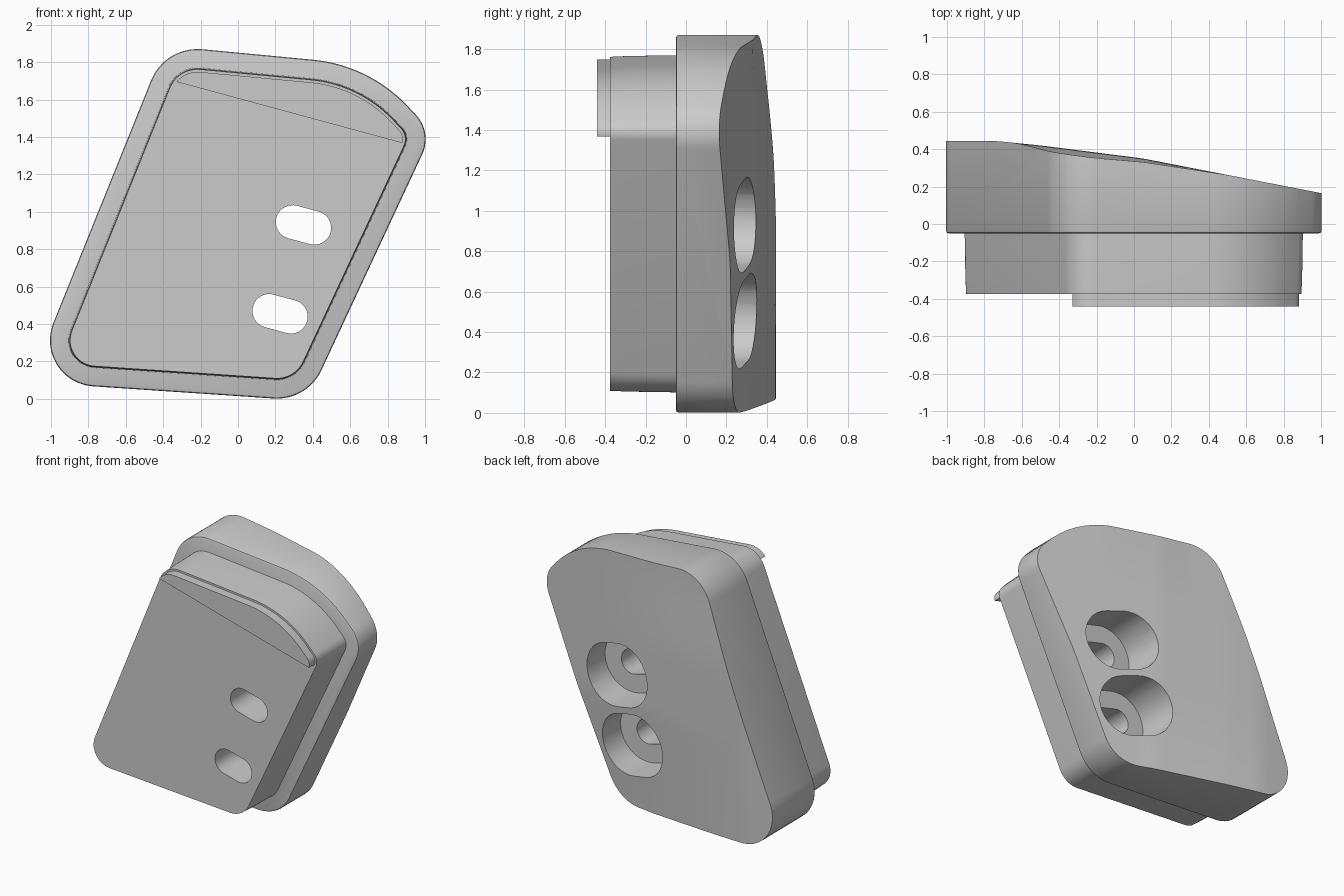
import bpy, bmesh
from mathutils import Vector

if "Cube" in bpy.data.objects:
    bpy.data.objects.remove(bpy.data.objects["Cube"], do_unlink=True)

grey = bpy.data.materials.new("plain_grey")
grey.use_nodes = True
grey.diffuse_color = (0.6, 0.6, 0.6, 1)
grey.node_tree.nodes["Principled BSDF"].inputs["Base Color"].default_value = (0.6, 0.6, 0.6, 1)

# Corners of the slanted outline: x, z, length of the rounding along each side
CORNERS = [(-1.115, 0.09, 0.34), (0.37, -0.01, 0.18), (1.04, 1.425, 0.13),
           (0.70, 1.785, 0.30), (-0.39, 1.888, 0.20)]


def outline(inset, y, steps=12):
    """Rounded outline, moved inwards by inset, at depth y."""
    points = []
    for i, (x, z, t) in enumerate(CORNERS):
        p = Vector((x, 0, z))
        before, after = CORNERS[i - 1], CORNERS[(i + 1) % len(CORNERS)]
        u = (Vector((before[0], 0, before[1])) - p).normalized()
        v = (Vector((after[0], 0, after[1])) - p).normalized()
        half_cos = (u + v).length / 2
        half_sin = (1 - half_cos ** 2) ** 0.5
        centre = p + (u + v).normalized() * t / half_cos
        radius = t * half_sin / half_cos - inset
        start = (p + u * t - centre).normalized()
        end = (p + v * t - centre).normalized()
        for k in range(steps + 1):
            q = centre + start.slerp(end, k / steps) * radius
            points.append(Vector((q.x, y, q.z)))
    return points


def slot(x, z, radius, half_length, y, steps=16):
    """Tilted slot with round ends at depth y."""
    along = Vector((0.966, 0, -0.26)).normalized()
    across = Vector((-along.z, 0, along.x))
    points = []
    for side in (1, -1):
        for k in range(steps + 1):
            arm = (across * side).slerp(along * side, 2 * k / steps) if k < steps / 2 else \
                  (along * side).slerp(-across * side, 2 * k / steps - 1)
            points.append(Vector((x, y, z)) + along * side * half_length + arm * radius)
    return points


def finish(name, bm):
    bmesh.ops.recalc_face_normals(bm, faces=bm.faces)
    mesh = bpy.data.meshes.new(name)
    bm.to_mesh(mesh)
    bm.free()
    mesh.materials.append(grey)
    obj = bpy.data.objects.new(name, mesh)
    bpy.context.collection.objects.link(obj)
    return obj


def loft(rings):
    """Closed solid through matching rings."""
    bm = bmesh.new()
    loops = [[bm.verts.new(p) for p in ring] for ring in rings]
    for a, b in zip(loops, loops[1:]):
        for i in range(len(a)):
            bm.faces.new((a[i - 1], a[i], b[i], b[i - 1]))
    bm.faces.new(loops[0])
    bm.faces.new(loops[-1])
    return bm


def select_only(obj):
    bpy.ops.object.select_all(action='DESELECT')
    obj.select_set(True)
    bpy.context.view_layer.objects.active = obj


def cut(obj, cutter):
    mod = obj.modifiers.new("cut", 'BOOLEAN')
    mod.operation = 'DIFFERENCE'
    mod.solver = 'EXACT'
    mod.object = cutter
    cutter.hide_render = True
    select_only(obj)
    bpy.ops.object.modifier_apply(modifier=mod.name)


def clamp(value):
    return max(0.0, min(1.0, value))


def smooth(value):
    value = clamp(value)
    return value * value * (3 - 2 * value)


def back_depth(x, z):
    """Depth of the sloping back surface."""
    profile = [(-2, 0.44), (-0.75, 0.445), (-0.5, 0.42), (0.05, 0.35), (1, 0.165), (2, 0)]
    for (x0, y0), (x1, y1) in zip(profile, profile[1:]):
        if x <= x1:
            y = y0 + (y1 - y0) * (x - x0) / (x1 - x0)
            break
    y -= 0.055 * clamp(x + 0.8) * clamp(1 - z / 0.75)
    return y - 0.03 * clamp((0.5 - x) / 0.7) * smooth((z - 1.2) / 0.7)


# Solid that trims the back of the housing
bm = bmesh.new()
bmesh.ops.create_grid(bm, x_segments=44, y_segments=44, size=1.3)
for v in bm.verts:
    x, z = v.co.x, v.co.y + 0.95
    v.co = (x, back_depth(x, z), z)
extruded = bmesh.ops.extrude_face_region(bm, geom=bm.faces[:])["geom"]
for v in extruded:
    if isinstance(v, bmesh.types.BMVert):
        v.co.y = 1
back_cutter = finish("back_cutter", bm)

# Housing with softened front rim, and the smaller plug in front of it
housing = finish("housing", loft([outline(0.015, -0.05), outline(0.004, -0.046),
                                  outline(0, -0.035), outline(0, 0.7)]))
plug = finish("front_plug", loft([outline(0.108, -0.375), outline(0.104, -0.29),
                                  outline(0.1, -0.045)]))
cut(housing, back_cutter)
cutters = [back_cutter]

# Two slots with wide recesses at the back
for x, z in ((0.35, 0.93), (0.225, 0.455)):
    recess = finish("recess_cutter", loft([slot(x, z, 0.222, 0.06, y) for y in (0.03, 0.8)]))
    through = finish("slot_cutter", loft([slot(x, z, 0.09, 0.06, y) for y in (-0.8, 0.9)]))
    cut(housing, recess)
    cut(housing, through)
    cut(plug, through)
    cutters += [recess, through]

for cutter in cutters:
    bpy.data.objects.remove(cutter, do_unlink=True)

# Raised lip along the top of the plug, cut straight below
bm = loft([outline(0.122, -0.44), outline(0.122, -0.37)])
left, right = Vector((-0.31, 0, 1.69)), Vector((0.87, 0, 1.37))
normal = Vector((left.z - right.z, 0, right.x - left.x))
bmesh.ops.bisect_plane(bm, geom=bm.verts[:] + bm.edges[:] + bm.faces[:],
                       plane_co=left, plane_no=normal, clear_inner=True)
bmesh.ops.holes_fill(bm, edges=[e for e in bm.edges if e.is_boundary])
lip = finish("top_lip", bm)

for obj in (housing, plug, lip):
    select_only(obj)
    bpy.ops.object.shade_smooth_by_angle(angle=0.5)
